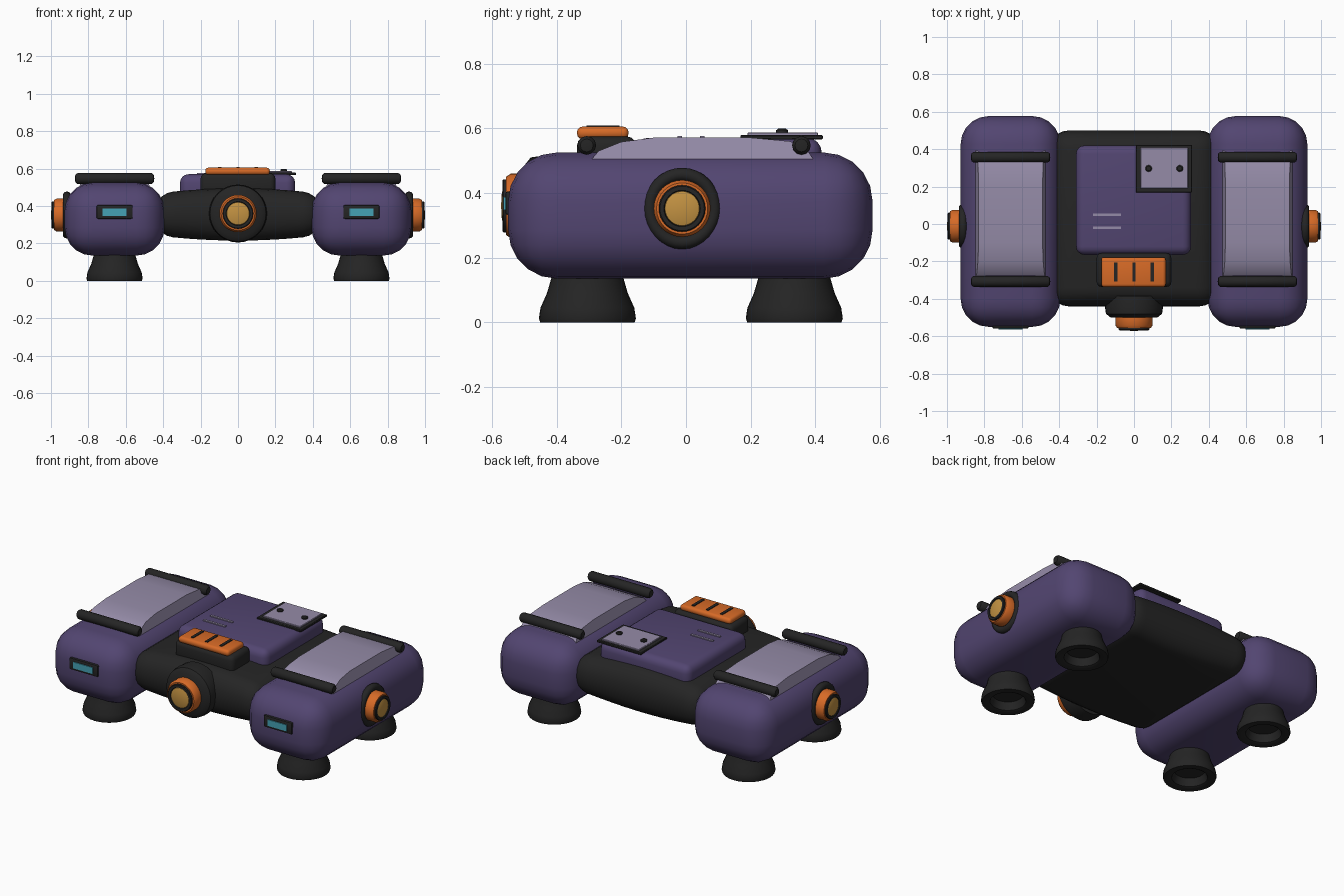
import bpy, bmesh, math
from mathutils import Vector, Matrix

if "Cube" in bpy.data.objects:
    bpy.data.objects.remove(bpy.data.objects["Cube"], do_unlink=True)


def material(name, rgb):
    m = bpy.data.materials.new(name)
    m.use_nodes = True
    m.diffuse_color = (*rgb, 1)
    m.node_tree.nodes["Principled BSDF"].inputs["Base Color"].default_value = (*rgb, 1)
    return m


PURPLE = material("purple", (0.085, 0.06, 0.165))
DARK = material("charcoal", (0.018, 0.018, 0.018))
LILAC = material("pale lilac", (0.30, 0.26, 0.39))
ORANGE = material("orange", (0.68, 0.145, 0.02))
GOLD = material("gold", (0.55, 0.29, 0.055))
TEAL = material("teal", (0.06, 0.36, 0.46))


def finish(bm, name, mat, angle=40):
    bmesh.ops.recalc_face_normals(bm, faces=bm.faces)
    mesh = bpy.data.meshes.new(name)
    bm.to_mesh(mesh)
    bm.free()
    mesh.materials.append(mat)
    ob = bpy.data.objects.new(name, mesh)
    bpy.context.collection.objects.link(ob)
    bpy.ops.object.select_all(action='DESELECT')
    ob.select_set(True)
    bpy.context.view_layer.objects.active = ob
    bpy.ops.object.shade_smooth_by_angle(angle=math.radians(angle))
    return ob


def rounded_box(x, y, z, radius, segments):
    """Box from (min, max) ranges, with all edges rounded."""
    bm = bmesh.new()
    bmesh.ops.create_cube(bm, size=1)
    for v in bm.verts:
        v.co = Vector([(r[0] + r[1]) / 2 + c * (r[1] - r[0])
                       for r, c in zip((x, y, z), v.co)])
    if radius:
        bmesh.ops.bevel(bm, geom=bm.edges[:], offset=radius, segments=segments,
                        profile=0.5, affect='EDGES')
    return bm


def box(name, mat, x, y, z, radius=0.0, segments=3):
    return finish(rounded_box(x, y, z, radius, segments), name, mat)


def lathe(name, mat, profile, origin, axis, steps=32, stretch=1.0, closed=False):
    """Turn (radius, height) points around an axis that starts at origin."""
    bm = bmesh.new()
    pts = [bm.verts.new((r, 0, h)) for r, h in profile]
    pairs = list(zip(pts, pts[1:])) + ([(pts[-1], pts[0])] if closed else [])
    edges = [bm.edges.new(p) for p in pairs]
    bmesh.ops.spin(bm, geom=pts + edges, cent=(0, 0, 0), axis=(0, 0, 1),
                   angle=math.tau, steps=steps, use_merge=True)
    bmesh.ops.remove_doubles(bm, verts=bm.verts, dist=1e-5)
    turn = Vector((0, 0, 1)).rotation_difference(Vector(axis)).to_matrix().to_4x4()
    scale = Matrix.Diagonal((1, 1, stretch, 1))
    bm.transform(Matrix.Translation(origin) @ scale @ turn)
    return finish(bm, name, mat)


def thruster(name, origin, axis, size, length):
    """Orange collar, dark inner ring and gold domed lens."""
    def part(label, mat, points):
        lathe(name + label, mat, [(r * size, h * length) for r, h in points], origin, axis)
    part("_collar", ORANGE, [(0.98, -0.3), (1, 0.1), (1, 0.6), (0.9, 0.8),
                             (0.8, 0.8), (0.8, 0.3)])
    part("_inner_ring", DARK, [(0.82, 0.3), (0.82, 0.9), (0.78, 0.95),
                               (0.64, 0.95), (0.6, 0.8)])
    part("_lens", GOLD, [(0.62, 0.8), (0.6, 0.9), (0.4, 0.97), (0, 1)])


def cover(name, cx):
    """Domed pale cover, tapered towards its top."""
    side = [(-0.30, 0.495), (-0.27, 0.53), (-0.20, 0.558), (-0.10, 0.571),
            (0.20, 0.571), (0.32, 0.56), (0.37, 0.54), (0.40, 0.495)]
    bm = bmesh.new()
    loops = []
    for s in (-1, 1):
        loops.append([bm.verts.new((cx + s * (0.19 - 0.25 * (z - 0.495)), y, z))
                      for y, z in side])
    bmesh.ops.contextual_create(bm, geom=loops[0])
    bmesh.ops.contextual_create(bm, geom=loops[1])
    for i in range(len(side)):
        j = (i + 1) % len(side)
        bm.faces.new((loops[0][i], loops[0][j], loops[1][j], loops[1][i]))
    finish(bm, name, LILAC)


# Central body: rounded box arched across its width
bm = rounded_box((-0.45, 0.45), (-0.44, 0.50), (0.245, 0.465), 0.1, 5)
for i in range(-5, 6):
    bmesh.ops.bisect_plane(bm, geom=bm.verts[:] + bm.edges[:] + bm.faces[:],
                           plane_co=(i * 0.065, 0, 0), plane_no=(1, 0, 0))
for v in bm.verts:
    v.co.z = 0.355 + (v.co.z - 0.355) * (1 + 0.27 * (1 - (v.co.x / 0.45) ** 2))
finish(bm, "central_body", DARK)

# Top hatch with vent lines
box("top_hatch", PURPLE, (-0.31, 0.305), (-0.165, 0.42), (0.42, 0.57), 0.045, 4)
for y in (0.05, -0.02):
    box("vent_line", LILAC, (-0.22, -0.07), (y - 0.007, y + 0.007), (0.567, 0.576))

# Access panel with two screws
box("panel_frame", DARK, (0.01, 0.31), (0.168, 0.423), (0.565, 0.579), 0.003, 1)
box("panel_plate", LILAC, (0.035, 0.288), (0.19, 0.408), (0.575, 0.587), 0.002, 1)
for x in (0.078, 0.245):
    lathe("panel_screw", DARK, [(0.018, 0), (0.018, 0.009), (0.012, 0.014), (0, 0.014)],
          (x, 0.297, 0.585), (0, 0, 1), 16)

# Orange grille block on its mount
box("grille_mount", DARK, (-0.2, 0.2), (-0.337, -0.155), (0.46, 0.575), 0.028)
box("grille_block", ORANGE, (-0.175, 0.17), (-0.337, -0.178), (0.567, 0.605), 0.016)
for x in (-0.097, 0, 0.097):
    box("grille_slot", DARK, (x - 0.009, x + 0.009), (-0.307, -0.205), (0.6, 0.609))

# Front thruster
lathe("front_hub", DARK, [(0, 0), (0.15, 0), (0.155, 0.06), (0.15, 0.095),
                          (0.125, 0.115), (0, 0.115)], (0, -0.385, 0.36), (0, -1, 0))
thruster("front_thruster", (0, -0.495, 0.36), (0, -1, 0), 0.1, 0.077)

# Side pods and everything they carry
for label, s in (("left", 1), ("right", -1)):
    cx = s * 0.66
    box(label + "_pod", PURPLE, (cx - 0.267, cx + 0.267), (-0.55, 0.577),
        (0.135, 0.525), 0.15, 5)
    cover(label + "_cover", cx)

    # Rounded bars across the cover ends
    for end, y in (("front", -0.307), ("rear", 0.357)):
        lathe(f"{label}_{end}_rail", DARK,
              [(0, 0), (0.02, 0.003), (0.029, 0.014), (0.029, 0.411),
               (0.02, 0.422), (0, 0.425)], (cx - 0.2125, y, 0.547), (1, 0, 0), 12)

    # Flared feet with hollow undersides
    for end, y in (("front", -0.305), ("rear", 0.335)):
        lathe(f"{label}_{end}_foot", DARK,
              [(0, 0.05), (0.085, 0.05), (0.1, 0.005), (0.11, 0), (0.146, 0),
               (0.15, 0.012), (0.145, 0.045), (0.125, 0.09), (0.112, 0.135),
               (0.1, 0.19), (0, 0.19)], (cx, y, 0), (0, 0, 1))

    # Front light
    box(label + "_light_frame", DARK, (cx - 0.097, cx + 0.097), (-0.559, -0.53),
        (0.332, 0.405), 0.008, 2)
    box(label + "_light", TEAL, (cx - 0.065, cx + 0.065), (-0.564, -0.556), (0.348, 0.387))

    # Side thruster in a dark surround
    ring = [(0.1 + 0.02 * math.cos(a), 0.022 * math.sin(a))
            for a in (math.tau * i / 10 for i in range(10))]
    lathe(label + "_surround", DARK, ring, (s * 0.915, -0.012, 0.352), (s, 0, 0),
          stretch=1.05, closed=True)
    thruster(label + "_side_thruster", (s * 0.925, -0.012, 0.352), (s, 0, 0), 0.088, 0.075)
